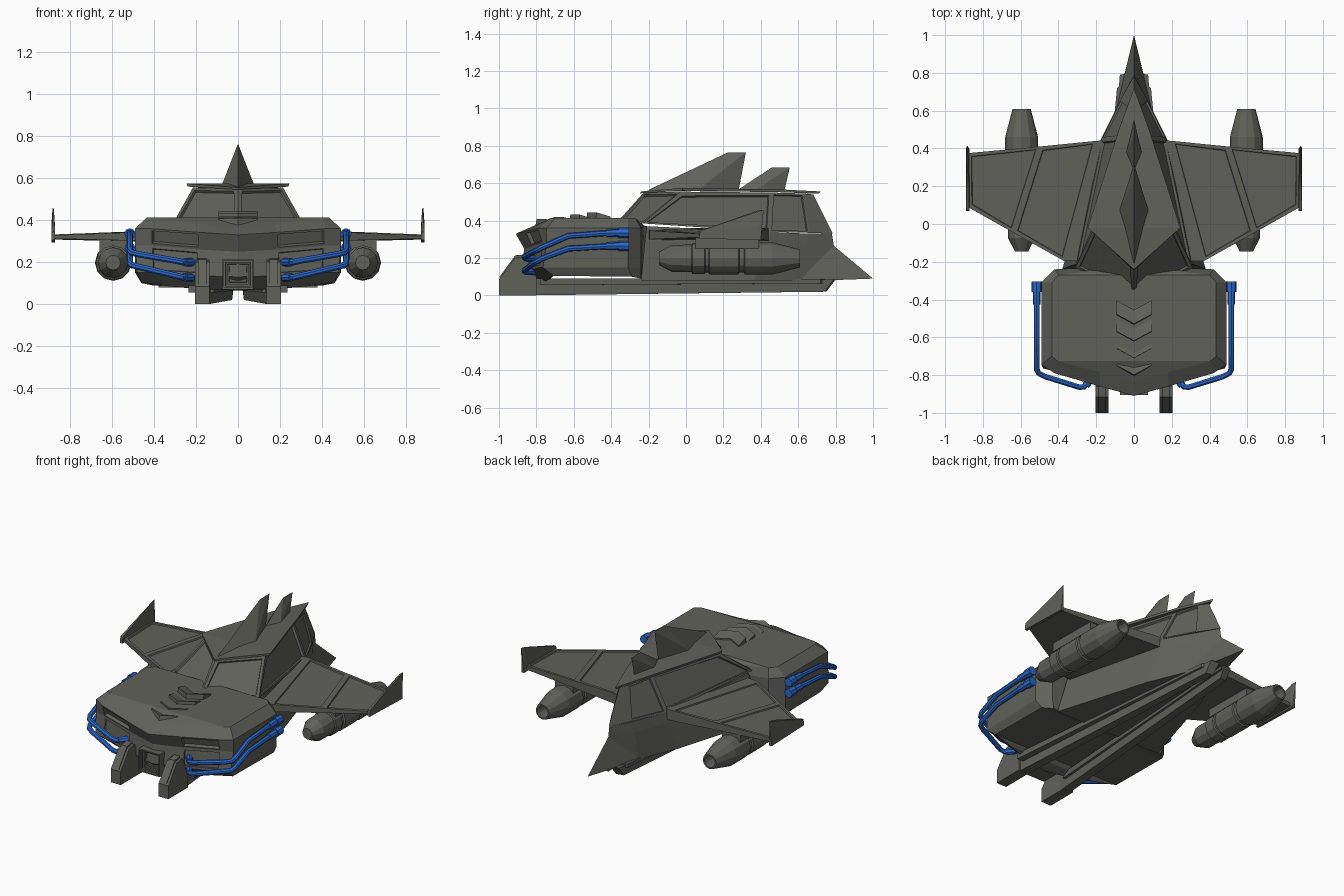
import bpy, bmesh, math
from mathutils import Vector, Matrix

if "Cube" in bpy.data.objects:
    bpy.data.objects.remove(bpy.data.objects["Cube"])


def material(name, col):
    m = bpy.data.materials.new(name)
    m.diffuse_color = (*col, 1)
    m.use_nodes = True
    m.node_tree.nodes["Principled BSDF"].inputs["Base Color"].default_value = m.diffuse_color
    return m


GREY = material("hull grey", (0.12, 0.12, 0.105))
BLUE = material("pipe blue", (0.025, 0.14, 0.6))


def finish(name, bm, mat=GREY, mirror=False):
    bmesh.ops.recalc_face_normals(bm, faces=bm.faces[:])
    me = bpy.data.meshes.new(name)
    bm.to_mesh(me)
    bm.free()
    me.materials.append(mat)
    ob = bpy.data.objects.new(name, me)
    bpy.context.collection.objects.link(ob)
    if mirror:
        mod = ob.modifiers.new("Mirror", 'MIRROR')
        mod.use_mirror_merge = False
    return ob


def hull(name, pts, mirror=False):
    """Convex solid through a few corner points."""
    bm = bmesh.new()
    vs = [bm.verts.new(p) for p in pts]
    r = bmesh.ops.convex_hull(bm, input=vs)
    loose = [v for v in bm.verts if not v.link_faces]
    bmesh.ops.delete(bm, geom=loose, context='VERTS')
    bmesh.ops.dissolve_limit(bm, angle_limit=0.02, verts=bm.verts[:], edges=bm.edges[:])
    return finish(name, bm, GREY, mirror)


def loft(name, levels, insets=()):
    """Stack symmetric outlines given as half loops (first and last on x=0).
    insets: (level, segment, thickness, depth) panels cut on both sides."""
    bm = bmesh.new()
    rows = []
    for half in levels:
        h = [bm.verts.new(p) for p in half]
        m = [v if abs(v.co.x) < 1e-6 else bm.verts.new((-v.co.x, v.co.y, v.co.z)) for v in h]
        rows.append((h, m))
    panels = {}
    for k in range(len(rows) - 1):
        for side in (0, 1):
            a, b = rows[k][side], rows[k + 1][side]
            for i in range(len(a) - 1):
                panels[k, i, side] = bm.faces.new((a[i], a[i + 1], b[i + 1], b[i]))
    for h, m in (rows[0], rows[-1]):
        for i in range(len(h) - 1):
            loop = list(dict.fromkeys((h[i], h[i + 1], m[i + 1], m[i])))
            if len(loop) > 2:
                bm.faces.new(loop)
    bmesh.ops.recalc_face_normals(bm, faces=bm.faces[:])
    for k, i, t, d in insets:
        for side in (0, 1):
            f = panels[k, i, side]
            bmesh.ops.inset_region(bm, faces=[f], thickness=t, depth=0)
            bmesh.ops.inset_region(bm, faces=[f], thickness=0.004, depth=d)
    return finish(name, bm)


# Front body: chevron nose with a brow and lamp recesses
loft("front_body", [
    [(0, -.80, .065), (.17, -.77, .07), (.33, -.73, .085), (.46, -.71, .105), (.46, -.29, .10), (.41, -.24, .09), (0, -.22, .08)],
    [(0, -.88, .13), (.18, -.835, .135), (.42, -.78, .15), (.48, -.765, .15), (.49, -.31, .15), (.42, -.24, .15), (0, -.22, .15)],
    [(0, -.865, .25), (.18, -.825, .26), (.42, -.765, .28), (.49, -.745, .28), (.49, -.31, .28), (.42, -.24, .28), (0, -.22, .28)],
    [(0, -.91, .33), (.18, -.86, .342), (.42, -.79, .36), (.49, -.745, .36), (.49, -.31, .36), (.42, -.24, .36), (0, -.22, .33)],
    [(0, -.83, .365), (.18, -.785, .385), (.405, -.725, .413), (.435, -.70, .413), (.435, -.31, .413), (.40, -.27, .413), (0, -.22, .37)],
], [(2, 1, .016, -.02), (1, 1, .02, -.008)])

# Lower hull narrowing to the tail
loft("lower_hull", [
    [(0, -.24, .08), (.38, -.24, .08), (.2, .36, .08), (.095, .61, .08), (0, .80, .08)],
    [(0, -.24, .29), (.33, -.22, .29), (.18, .44, .27), (.08, .64, .26), (0, .79, .27)],
    [(0, -.24, .37), (.30, -.21, .37), (.17, .45, .34), (.07, .66, .33), (0, .78, .33)],
])

# Cabin with inset windows
loft("cabin", [
    [(0, -.40, .355), (.31, -.23, .385), (.172, .45, .34), (.07, .66, .335), (0, .785, .33)],
    [(0, -.225, .552), (.215, -.03, .555), (.075, .46, .55), (.03, .63, .545), (0, .68, .54)],
], [(0, 0, .025, -.012), (0, 1, .025, -.014), (0, 2, .015, -.01)])

# Roof slab, overhanging and coming to a point at both ends
loft("roof", [
    [(0, -.245, .546), (.24, -.02, .56), (.08, .50, .552), (0, .71, .544)],
    [(0, -.24, .556), (.245, -.02, .575), (.08, .50, .567), (0, .72, .556)],
])

# Tail spike
hull("tail_spike", [(0, 1, .09), (.095, .61, .075), (-.095, .61, .075), (.09, .61, .1),
                    (-.09, .61, .1), (0, .785, .27), (0, .6, .27)])

# Roof fins: diamond base rising to a swept crest
for name, y0, ym, y1, w, c0, c1, top in (
        ("front_roof_fin", -.21, .06, .28, .08, .225, .32, .765),
        ("rear_roof_fin", .27, .37, .525, .042, .46, .555, .685)):
    hull(name, [(0, y0, .56), (w, ym, .56), (-w, ym, .56), (0, y1, .555), (0, c0, top), (0, c1, top)])


# Wings: slanted sections with two sunken panels on top
def wing_z(x):
    t = (x - .05) / .83
    return .372 - .032 * t, .28 + .02 * t


bm = bmesh.new()
lead = [(.88, .09), (.64, -.045), (.37, -.196), (.05, -.20)]
trail = [(.88, .375), (.50, .41), (.20, .44), (.05, .45)]
grid = []
for pa, pb in zip(lead, trail):
    row = []
    for (x, y), dt in ((pa, .012), (pb, .008)):
        zt, zb = wing_z(x)
        row += [bm.verts.new((x, y, zt - dt)), bm.verts.new((x, y, zb + dt))]
    grid.append(row)
tops = []
for a, b in zip(grid, grid[1:]):
    tops.append(bm.faces.new((a[0], a[2], b[2], b[0])))
    bm.faces.new((a[1], b[1], b[3], a[3]))
    bm.faces.new((a[0], b[0], b[1], a[1]))
    bm.faces.new((a[2], a[3], b[3], b[2]))
for r in (grid[0], grid[-1]):
    bm.faces.new((r[0], r[1], r[3], r[2]))
bmesh.ops.recalc_face_normals(bm, faces=bm.faces[:])
for f in tops[:2]:
    bmesh.ops.inset_region(bm, faces=[f], thickness=.025, depth=0)
    bmesh.ops.inset_region(bm, faces=[f], thickness=.004, depth=-.008)
finish("wing", bm, mirror=True)

# Winglets
hull("winglet", [(x, y, z) for x in (.872, .89) for y, z in
                 ((.07, .305), (.075, .345), (.385, .37), (.40, .295))]
     + [(.878, .385, .455), (.884, .415, .458)], True)

# Engines under the wings
bm = bmesh.new()
profile = [(-.145, 0), (-.145, .035), (-.075, .072), (.03, .074), (.035, .082), (.10, .082), (.105, .074), (.12, .074),
           (.125, .085), (.28, .085), (.285, .076), (.31, .076), (.315, .087), (.46, .087), (.61, .048), (.61, .038), (.52, .03), (.52, 0)]
vs = [bm.verts.new((.595 + r, y, .198)) for y, r in profile]
es = [bm.edges.new(p) for p in zip(vs, vs[1:])]
bmesh.ops.spin(bm, geom=vs + es, cent=(.595, 0, .198), axis=(0, 1, 0), angle=math.tau, steps=12)
bmesh.ops.remove_doubles(bm, verts=bm.verts[:], dist=1e-4)
finish("engine", bm, mirror=True)
hull("engine_pylon", [(x, y, z) for x in (.53, .66) for y in (.05, .39) for z in (.25, .31)], True)

# Hood vents: forward-pointing chevrons
for i in range(4):
    y, z = -.81 + .09 * i, .408 + .012 * i
    hull("hood_vent", [(x, y + o + d, zz) for x, o in ((0, 0), (.092, .05))
                       for d, zz in ((0, .35), (.012, z), (.085, z - .022), (.085, .35))], True)
hull("hood_vent_tail", [(x, y, z) for x, o in ((0, 0), (.09, .045)) for y, z in
                        ((-.46 + o, .36), (-.45 + o, .41), (-.40 + o, .375), (-.40 + o, .36))], True)

# Grille: stepped square recess
bm = bmesh.new()
bmesh.ops.create_cube(bm, size=1, matrix=Matrix.Translation((0, -.845, .143)) @ Matrix.Diagonal((.15, .12, .145, 1)))
bmesh.ops.recalc_face_normals(bm, faces=bm.faces[:])
front = min(bm.faces, key=lambda f: f.calc_center_median().y)
for i in range(4):
    bmesh.ops.inset_region(bm, faces=[front], thickness=.011, depth=0)
    bmesh.ops.inset_region(bm, faces=[front], thickness=.001, depth=-.012)
finish("grille", bm)

# Landing runners: upright front plates and long converging skids
hull("runner_front", [(x, y, z) for x in (.135, .205) for y, z in
                      ((-1, 0), (-1, .085), (-.915, .2), (-.86, .21), (-.80, .1), (-.80, .0))], True)
hull("runner_cap", [(x, y, z) for x in (.15, .19) for y, z in
                    ((-1, .095), (-.915, .212), (-.86, .22), (-.86, .1))], True)
hull("runner_skid", [(.14, -.9, 0), (.20, -.9, 0), (.14, -.9, .09), (.20, -.9, .09),
                     (.028, .75, .02), (.075, .74, .02), (.02, .80, .085), (.075, .79, .085)], True)
hull("runner_flange", [(.115, -.78, .055), (.235, -.78, .055), (.115, -.78, .09), (.235, -.78, .09),
                       (.01, .78, .065), (.09, .72, .065), (.01, .78, .088), (.09, .72, .088)], True)


# Blue pipes with couplings
def tube(name, path, radius):
    cu = bpy.data.curves.new(name, 'CURVE')
    cu.dimensions = '3D'
    cu.bevel_depth = radius
    cu.bevel_resolution = 2
    cu.use_fill_caps = True
    sp = cu.splines.new('POLY')
    sp.points.add(len(path) - 1)
    for p, co in zip(sp.points, path):
        p.co = (*co, 1)
    ob = bpy.data.objects.new(name, cu)
    bpy.context.collection.objects.link(ob)
    cu.materials.append(BLUE)
    bpy.ops.object.select_all(action='DESELECT')
    ob.select_set(True)
    bpy.context.view_layer.objects.active = ob
    bpy.ops.object.convert(target='MESH')
    bpy.ops.object.shade_smooth_by_angle(angle=math.radians(40))


for s in (-1, 1):
    for z0, z1, z2, z3 in ((.335, .318, .245, .20), (.265, .25, .185, .128)):
        tube("pipe", [(s * x, y, z) for x, y, z in (
            (.515, -.32, z0), (.515, -.44, z0 - .003), (.515, -.63, z1), (.515, -.77, z2 + .012), (.505, -.79, z2),
            (.47, -.808, z2 - .008), (.29, -.864, z3 + .006), (.265, -.862, z3), (.225, -.82, z3))], .0155)
        tube("pipe_coupling", [(s * .515, -.305, z0), (s * .515, -.36, z0)], .027)
        tube("pipe_sleeve", [(s * .515, -.355, z0), (s * .515, -.425, z0 - .002)], .021)
        tube("pipe_mount", [(s * .255, -.855, z3), (s * .22, -.81, z3)], .02)
